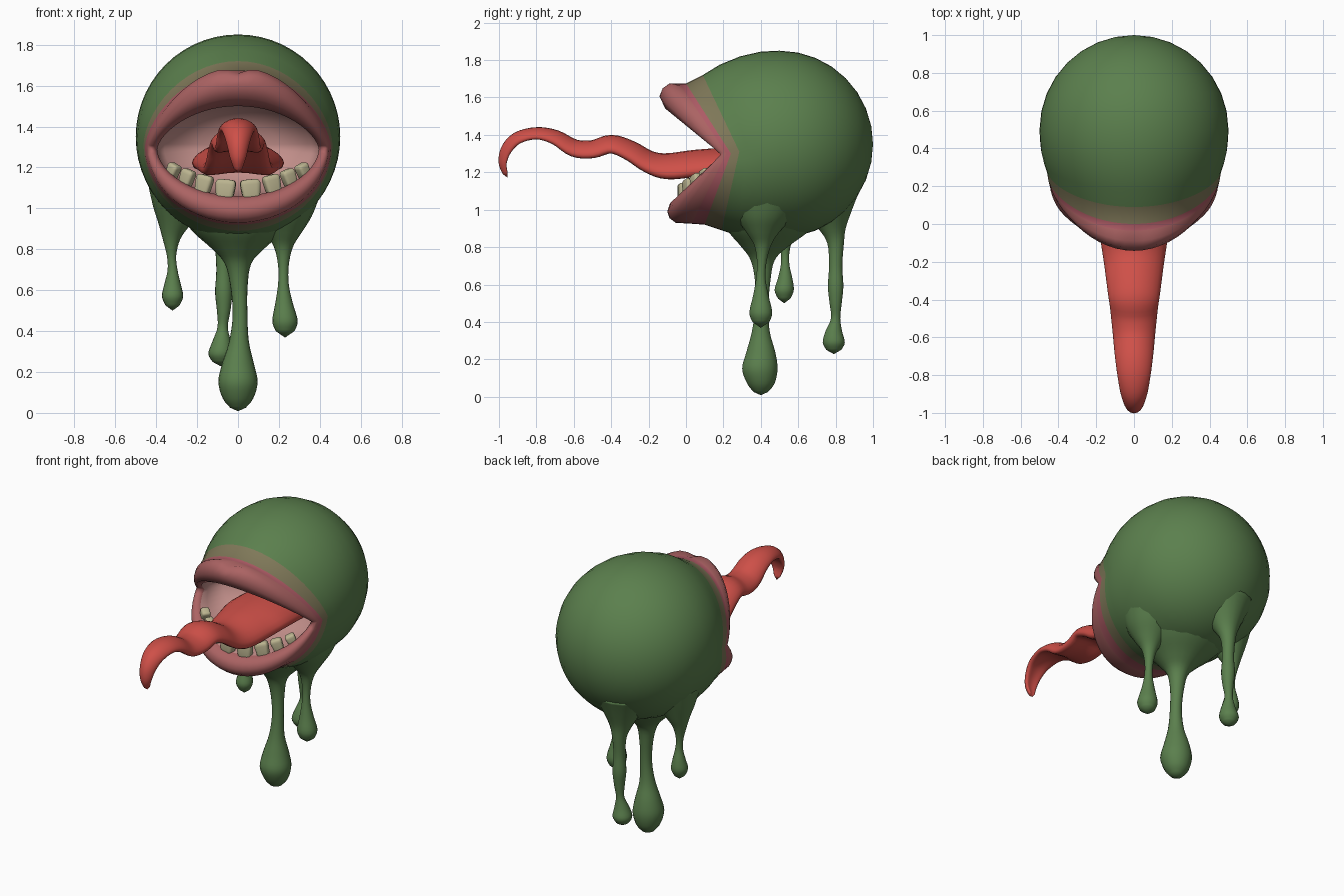
import bpy, bmesh, math
from mathutils import Vector


def mat(name, rgb):
    m = bpy.data.materials.new(name)
    m.diffuse_color = (*rgb, 1)
    return m


GREEN = mat("slime green", (.105, .215, .075))
TAN = mat("tan skin", (.215, .19, .10))
ROSE = mat("rose rim", (.42, .105, .13))
LIP = mat("lip pink", (.41, .125, .125))
INNER = mat("mouth pink", (.55, .28, .26))
RED = mat("tongue red", (.62, .08, .065))
TOOTH = mat("tooth ivory", (.50, .46, .28))


def finish(bm, name, mats):
    bmesh.ops.recalc_face_normals(bm, faces=bm.faces)
    for f in bm.faces:
        f.smooth = True
    me = bpy.data.meshes.new(name)
    bm.to_mesh(me)
    bm.free()
    for m in mats:
        me.materials.append(m)
    ob = bpy.data.objects.new(name, me)
    bpy.context.collection.objects.link(ob)
    return ob


def loft(name, start, rings, end, mats, rule=lambda i: 0):
    """Skin closed rings between two pole points; rule gives material per band."""
    bm = bmesh.new()
    vs = [[bm.verts.new(p) for p in r] for r in rings]
    a, b = bm.verts.new(start), bm.verts.new(end)
    n = len(vs[0])
    for k in range(n):
        j = (k + 1) % n
        bm.faces.new((a, vs[0][k], vs[0][j])).material_index = rule(0)
        for i in range(len(vs) - 1):
            f = bm.faces.new((vs[i][k], vs[i + 1][k], vs[i + 1][j], vs[i][j]))
            f.material_index = rule(i + 1)
        bm.faces.new((vs[-1][k], b, vs[-1][j])).material_index = rule(len(vs))
    return finish(bm, name, mats)


def spline(pts, sub):
    """Catmull-Rom through tuples of any length."""
    out = []
    for i in range(len(pts) - 1):
        p0, p1, p2, p3 = (pts[max(i - 1, 0)], pts[i], pts[i + 1],
                          pts[min(i + 2, len(pts) - 1)])
        for s in range(sub):
            t = s / sub
            out.append(tuple(
                .5 * (2 * b + (c - a) * t + (2 * a - 5 * b + 4 * c - d) * t * t
                      + (3 * b - a - 3 * c + d) * t ** 3)
                for a, b, c, d in zip(p0, p1, p2, p3)))
    out.append(pts[-1])
    return out


# ---- body: ball at the back, flowing into lips and the mouth cavity
N = 56


def mouth_ring(w, yc, zc, yt, zt, yb, zb, pt, pb, dip=0):
    ring = []
    for k in range(N):
        t = 2 * math.pi * k / N
        x, s = w * math.cos(t), math.sin(t)
        y1, z1, p = (yt, zt, pt) if s > 0 else (yb, zb, pb)
        f = abs(s) ** p
        z = zc + (z1 - zc) * f
        if s > 0:
            z -= dip * math.exp(-(x / .05) ** 2)   # notch in the upper lip
        ring.append((x, yc + (y1 - yc) * f, z))
    return ring


rings = []
for i in range(1, 9):
    a = math.radians(90 * i / 8)
    y, r = .5 + .5 * math.cos(a), .5 * math.sin(a)
    rings.append(mouth_ring(r, y, 1.35, y, 1.35 + r, y, 1.35 - r, 1, 1))
front = [
    (.498, .45, 1.345, .40, 1.845, .45, .845, 1, 1),
    (.492, .39, 1.335, .29, 1.82, .37, .845, 1.03, 1),
    (.478, .33, 1.32, .18, 1.775, .28, .86, 1.1, 1),
    (.462, .285, 1.31, .09, 1.72, .19, .89, 1.2, 1),      # tan begins
    (.455, .24, 1.30, 0, 1.675, .10, .92, 1.3, 1),        # rose begins
    (.447, .215, 1.30, -.035, 1.675, .03, .925, 1.35, 1),  # lips begin
    (.443, .20, 1.30, -.09, 1.69, -.055, .93, 1.45, 1.02, .03),
    (.438, .19, 1.295, -.128, 1.66, -.088, .955, 1.5, 1.05, .02),
    (.428, .185, 1.295, -.142, 1.605, -.10, .99, 1.5, 1.08),
    (.412, .19, 1.295, -.11, 1.54, -.085, 1.035, 1.4, 1.1),
    (.395, .21, 1.29, -.03, 1.50, -.03, 1.06, 1.3, 1.1),  # cavity begins
    (.40, .27, 1.29, .10, 1.53, .10, 1.06, 1.1, 1),
    (.36, .36, 1.29, .30, 1.51, .30, 1.09, 1, 1),
    (.20, .43, 1.30, .42, 1.42, .42, 1.18, 1, 1),
]
rings += [mouth_ring(*f) for f in front]


def band(i):
    return 0 if i < 12 else 1 if i < 13 else 2 if i < 14 else 3 if i < 19 else 4


loft("body", (0, 1, 1.35), rings, (0, .45, 1.3),
     [GREEN, TAN, ROSE, LIP, INNER], band)


# ---- slime drips: (x, y, z, radius) from root to bulb
def drip(name, pts, tip):
    n = 18
    path = spline(pts, 4)
    rs = [[(x + r * math.cos(2 * math.pi * k / n),
            y + r * math.sin(2 * math.pi * k / n), z) for k in range(n)]
          for x, y, z, r in path]
    x, y, z, r = pts[0]
    loft(name, (x, y, z), rs, (pts[-1][0], pts[-1][1], tip), [GREEN])


drip("long_front_drip", [
    (0, .46, .97, .29), (0, .44, .88, .215), (0, .42, .80, .125),
    (0, .41, .73, .065), (.005, .41, .62, .042), (.01, .405, .48, .036),
    (.005, .40, .35, .048), (0, .40, .24, .078), (0, .395, .15, .096),
    (0, .40, .07, .074), (0, .40, .025, .038)], .008)
drip("right_drip", [
    (.18, .44, 1.06, .22), (.205, .42, .96, .155), (.22, .41, .88, .09),
    (.222, .41, .81, .046), (.222, .405, .72, .026), (.222, .40, .63, .026),
    (.225, .40, .54, .042), (.23, .40, .45, .062), (.23, .40, .40, .046)], .368)
drip("left_drip", [
    (-.25, .52, 1.12, .19), (-.29, .525, 1.01, .125), (-.31, .53, .92, .077),
    (-.325, .53, .85, .043), (-.325, .53, .77, .023), (-.32, .53, .70, .024),
    (-.32, .53, .63, .040), (-.32, .525, .57, .052), (-.32, .525, .525, .034)], .50)
drip("back_drip", [
    (-.06, .72, 1.10, .21), (-.065, .755, 1.0, .135), (-.07, .78, .90, .075),
    (-.07, .80, .82, .045), (-.07, .80, .70, .036), (-.07, .80, .59, .042),
    (-.07, .80, .50, .033), (-.075, .80, .42, .025), (-.08, .79, .35, .045),
    (-.085, .79, .29, .060), (-.085, .79, .25, .040)], .228)

# ---- tongue: (y, z centre, half width, half thickness)
tongue = spline([
    (.40, 1.25, .22, .08), (.20, 1.255, .225, .075), (.05, 1.24, .20, .08),
    (-.10, 1.225, .175, .077), (-.20, 1.25, .158, .066), (-.30, 1.31, .145, .06),
    (-.40, 1.345, .133, .055), (-.50, 1.318, .121, .053), (-.60, 1.325, .11, .052),
    (-.70, 1.383, .10, .044), (-.80, 1.405, .088, .036), (-.90, 1.38, .072, .036),
    (-.958, 1.32, .055, .033), (-.978, 1.25, .04, .024), (-.965, 1.195, .022, .015)], 4)
rs, M = [], 24
for i, (y, z, w, h) in enumerate(tongue):
    a, b = tongue[max(i - 1, 0)], tongue[min(i + 1, len(tongue) - 1)]
    d = Vector((0, b[0] - a[0], b[1] - a[1])).normalized()
    up = Vector((0, d.z, -d.y))                 # normal of the path
    ring = []
    for k in range(M):
        t = 2 * math.pi * k / M
        u, v = math.cos(t), math.sin(t)
        lift = v if v > 0 else v * (1 - .35 * (1 - u * u))  # hollow underside
        ring.append(Vector((u * w, y, z)) + up * h * (lift - .45 * u * u))
    rs.append(ring)
loft("tongue", (0, .42, 1.25), rs, (0, -.955, 1.172), [RED])


# ---- lower teeth: rounded blocks following the lip
def tooth(name, x, w, h):
    q = (x / .32) ** 2
    bm = bmesh.new()
    bmesh.ops.create_cube(bm, size=1)
    bmesh.ops.bevel(bm, geom=bm.edges[:], offset=.24, segments=3, affect='EDGES',
                    profile=.5)
    for v in bm.verts:
        taper = .88 + .24 * v.co.z
        v.co = Vector((v.co.x * w * taper, v.co.y * .055, v.co.z * h))
    ob = finish(bm, name, [TOOTH])
    ob.location = (x, -.02 + .13 * q, 1.088 + .095 * q)
    ob.rotation_euler = (0, -.45 * x / .32, .7 * x / .32)


for side, label in ((-1, "left"), (1, "right")):
    for i, (x, w, h) in enumerate([(.062, .105, .10), (.168, .09, .10),
                                   (.25, .075, .09), (.318, .065, .075)]):
        tooth(f"{label}_tooth_{i + 1}", side * x, w, h)
